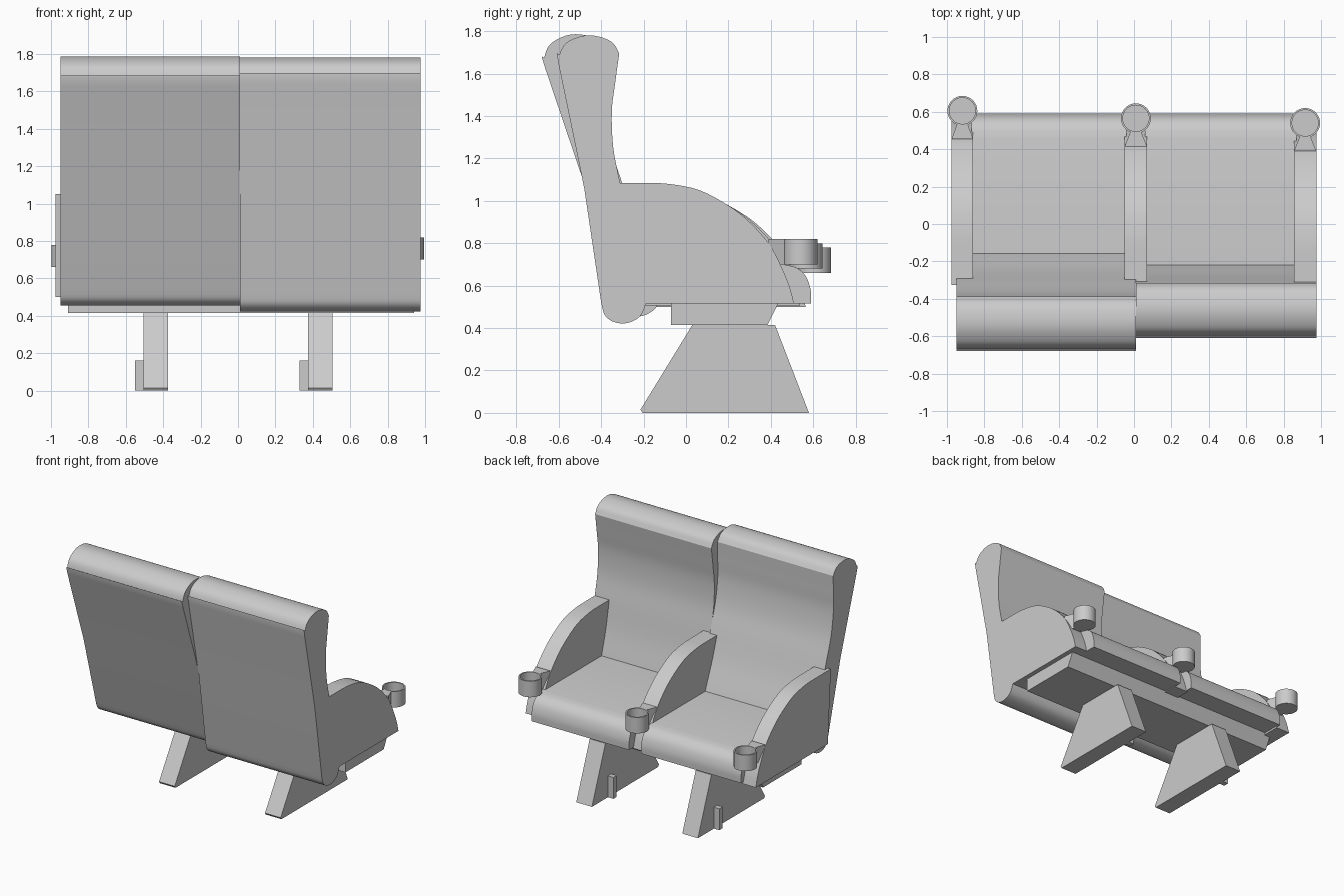
import bpy, bmesh, math
from mathutils import Matrix, Vector

cube = bpy.data.objects.get("Cube")
if cube:
    bpy.data.objects.remove(cube)

grey = bpy.data.materials.new("plain_grey")
grey.use_nodes = True
GREY = (0.6, 0.6, 0.6, 1)
grey.diffuse_color = GREY
grey.node_tree.nodes["Principled BSDF"].inputs["Base Color"].default_value = GREY


def finish(name, bm):
    """Turn a bmesh into a shaded, coloured object."""
    bmesh.ops.recalc_face_normals(bm, faces=bm.faces)
    mesh = bpy.data.meshes.new(name)
    bm.to_mesh(mesh)
    bm.free()
    mesh.materials.append(grey)
    obj = bpy.data.objects.new(name, mesh)
    bpy.context.collection.objects.link(obj)
    bpy.context.view_layer.objects.active = obj
    obj.select_set(True)
    bpy.ops.object.shade_smooth_by_angle(angle=math.radians(30))
    obj.select_set(False)
    return obj


def extrude(name, points, direction):
    """Sweep a closed planar outline along a direction."""
    bm = bmesh.new()
    face = bm.faces.new([bm.verts.new(p) for p in points])
    grown = bmesh.ops.extrude_face_region(bm, geom=[face])["geom"]
    verts = [v for v in grown if isinstance(v, bmesh.types.BMVert)]
    bmesh.ops.translate(bm, verts=verts, vec=direction)
    return finish(name, bm)


def side_prism(name, profile, x0, x1):
    """Sweep a side profile (y, z) from x0 to x1."""
    return extrude(name, [(x0, y, z) for y, z in profile], (x1 - x0, 0, 0))


def curve(points, steps=4):
    """Smooth open curve through the points."""
    pts = [Vector(p) for p in points]
    pts = [2 * pts[0] - pts[1]] + pts + [2 * pts[-1] - pts[-2]]
    out = []
    for a, b, c, d in zip(pts, pts[1:], pts[2:], pts[3:]):
        for i in range(steps):
            t = i / steps
            out.append(0.5 * (2 * b + (c - a) * t + (2 * a - 5 * b + 4 * c - d) * t * t
                              + (3 * b - a - 3 * c + d) * t ** 3))
    return out + [pts[-2]]


# Backrests: one profile, the second one reclined about its middle
front_line = curve([(-.315, 1.695), (-.335, 1.55), (-.35, 1.42), (-.343, 1.25),
                    (-.31, 1.08), (-.27, .88), (-.22, .70), (-.18, .54)])
foot = curve([(-.18, .54), (-.21, .465), (-.25, .433), (-.30, .422),
              (-.35, .433), (-.385, .465), (-.40, .52)])
crown = curve([(-.48, 1.06), (-.60, 1.64), (-.597, 1.69), (-.565, 1.745), (-.50, 1.775),
               (-.44, 1.78), (-.38, 1.765), (-.34, 1.74), (-.315, 1.695)])[4:]
back_profile = front_line[:-1] + foot + [Vector((-.48, 1.06))] + crown[:-1]
pivot = Vector((-.45, 1.1))
recline = Matrix.Rotation(math.radians(7), 2)
reclined = [recline @ (p - pivot) + pivot + Vector((0, .01)) for p in back_profile]
side_prism("left_backrest", back_profile, .01, .975)
side_prism("right_backrest", reclined, -.95, .01)

# Seat cushions with a rolled front edge
roll = curve([(.46, .70), (.52, .685), (.565, .645), (.588, .58), (.59, .515)])
cushion = [(-.25, .515), (-.25, .70)] + [tuple(p) for p in roll]
side_prism("left_cushion", cushion, .06, .87)
side_prism("right_cushion", cushion, -.87, -.04)

# Armrests, each with a cup holder; the three are staggered
arm_top = curve([(-.20, 1.085), (-.08, 1.08), (.065, 1.05), (.205, .975), (.30, .90),
                 (.39, .80), (.445, .70), (.487, .60), (.51, .515)])
arm_profile = [Vector((-.345, .515)), Vector((-.38, 1.085))] + arm_top


def cup_holder(name, x, y, z):
    """Open cup: closed floor, thin wall, hollow inside."""
    rings = [(.08, 0), (.08, .12), (.07, .12), (.07, .015)]
    n = 32
    bm = bmesh.new()
    loops = [[bm.verts.new((x + r * math.cos(math.tau * i / n),
                            y + r * math.sin(math.tau * i / n), z + h))
              for i in range(n)] for r, h in rings]
    for a, b in zip(loops, loops[1:]):
        for i in range(n):
            j = (i + 1) % n
            bm.faces.new((a[i], a[j], b[j], b[i]))
    bm.faces.new(loops[0])
    bm.faces.new(loops[-1])
    finish(name, bm)


arms = [("left", .855, .975, 0, 0, .54, .70),
        ("middle", -.05, .07, .028, -.008, .565, .68),
        ("right", -.975, -.86, .055, -.015, .605, .66)]
for side, x0, x1, dy, dz, cup_y, cup_z in arms:
    shrink = 1 + dz * 2.3
    profile = [(p.x + dy, .515 + dz + (p.y - .515) * shrink) for p in arm_profile]
    side_prism(side + "_armrest", profile, x0, x1)
    mid = (x0 + x1) / 2
    cup_holder(side + "_cup_holder", mid, cup_y, cup_z)
    wedge = [(x0, cup_y - .15), (x1, cup_y - .15), (mid + .03, cup_y - .075), (mid - .03, cup_y - .075)]
    extrude(side + "_cup_bracket", [(x, y, cup_z) for x, y in wedge], (0, 0, .12))

# Base under the seats
side_prism("seat_base", [(-.07, .415), (.385, .415), (.435, .515), (-.07, .515)], -.91, .94)

# Two splayed legs, each with a small tab on its side
leg = [(-.205, 0), (.58, 0), (.42, .415), (.03, .415), (-.215, .015)]
for side, x in (("left", .44), ("right", -.44)):
    side_prism(side + "_leg", leg, x - .065, x + .065)
    side_prism(side + "_leg_tab", [(.35, 0), (.39, 0), (.39, .16), (.35, .16)], x - .11, x - .065)
